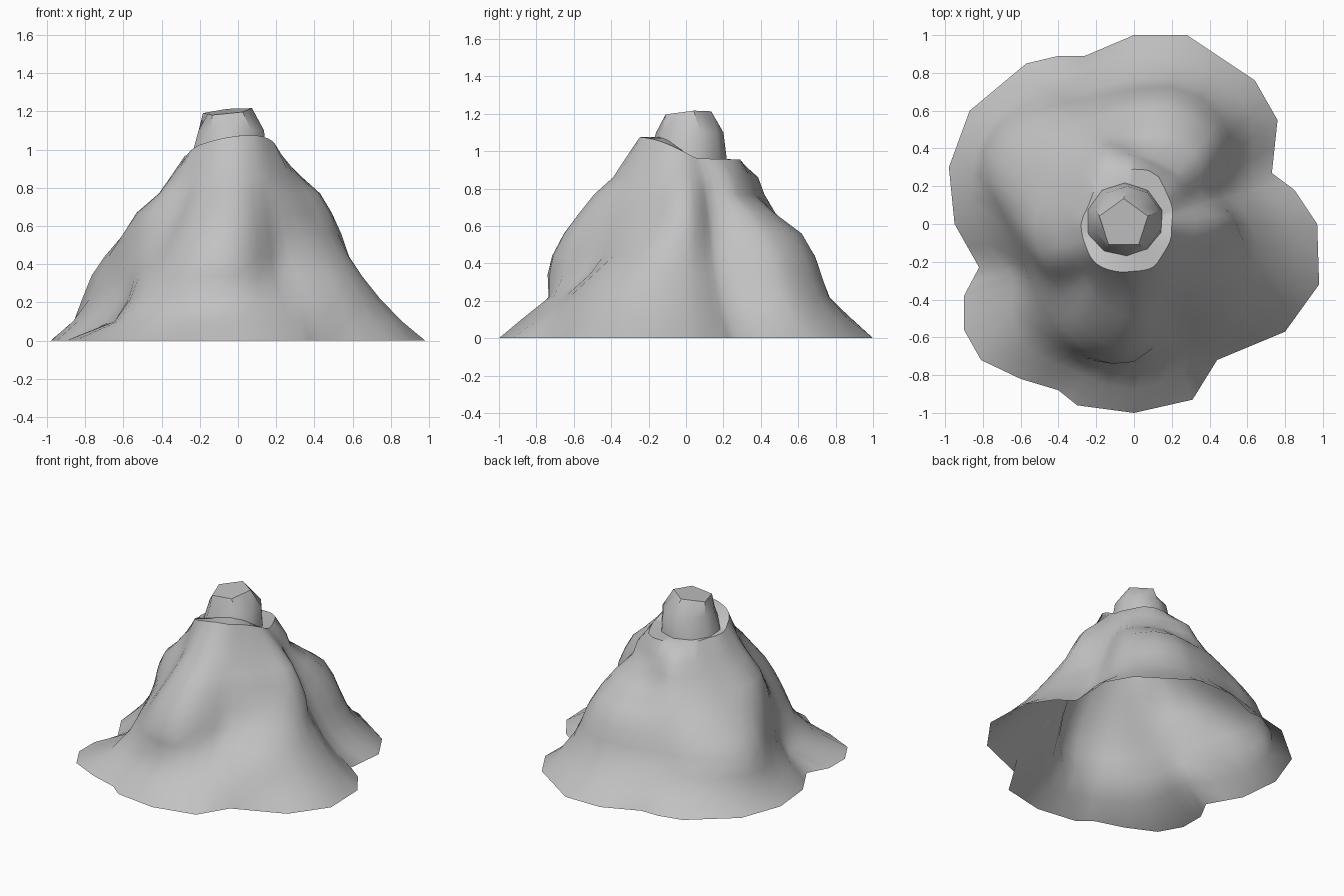
import bpy, bmesh, math
from mathutils import Vector

if "Cube" in bpy.data.objects:
    bpy.data.objects.remove(bpy.data.objects["Cube"], do_unlink=True)

# One plain grey stone for the whole mountain
stone = bpy.data.materials.new("grey stone")
stone.use_nodes = True
grey = (0.54, 0.54, 0.54, 1)
stone.diffuse_color = grey
stone.node_tree.nodes["Principled BSDF"].inputs["Base Color"].default_value = grey

# Ground outline, anticlockwise from the left side, in hundredths
OUTLINE = [(97, 0), (85, 18), (73, 27), (76, 55), (64, 76), (28, 100), (0, 100),
           (-26, 89), (-40, 89), (-57, 85), (-87, 60), (-98, 30), (-95, 0),
           (-82, -23), (-90, -38), (-90, -56), (-81, -72), (-60, -82), (-40, -88),
           (-30, -96), (0, -100), (31, -93), (44, -72), (80, -57), (98, -32)]

# Radius in hundredths at sixteen even directions, for each height:
# apron, walls of the lobes, their domed tops, then the upper shoulders
CONTOURS = {
    0.10: [82, 68, 86, 90, 89, 87, 92, 91, 84, 71, 86, 84, 88, 82, 83, 91],
    0.22: [71, 59, 76, 80, 76, 76, 86, 88, 72, 64, 74, 76, 73, 71, 77, 79],
    0.34: [62, 53, 70, 76, 71, 71, 81, 83, 67, 62, 67, 74, 73, 57, 69, 69],
    0.44: [56, 48, 66, 72, 68, 67, 74, 75, 64, 58, 60, 70, 71, 53, 54, 61],
    0.56: [54, 43, 58, 65, 60, 60, 62, 60, 60, 55, 52, 63, 65, 49, 47, 49],
    0.67: [49, 38, 48, 50, 46, 51, 51, 50, 53, 51, 45, 54, 57, 45, 42, 43],
    0.77: [43, 33, 36, 36, 38, 45, 43, 41, 41, 43, 39, 46, 49, 40, 37, 38],
    0.86: [33, 29, 33, 33, 36, 41, 37, 34, 35, 36, 35, 38, 39, 34, 31, 31],
}
LEDGE = [20, 22, 24, 29, 29, 29, 28, 26, 28, 28, 29, 27, 25, 25, 22, 21]


def smooth_sample(values, angle):
    """Cyclic spline through evenly spaced values."""
    count = len(values)
    place = (angle / math.tau % 1) * count
    i, t = int(place), place % 1
    a, b, c, d = (values[(i + k) % count] for k in (-1, 0, 1, 2))
    bend = (2 * a - 5 * b + 4 * c - d) * t * t + (3 * (b - c) + d - a) * t ** 3
    return b + ((c - a) * t + bend) / 2


def ledge_height(angle):
    """The shelf is nearly level at the back and rises towards the front."""
    rise = max(0, math.cos(angle - math.radians(285)))
    return 0.965 - 0.01 * math.sin(angle) + 0.1 * rise


def loft(name, rings, cap, sharp):
    """Skin a stack of closed rings, with an optional flat cap."""
    bm = bmesh.new()
    loops = [[bm.verts.new(p) for p in ring] for ring in rings]
    for low, high in zip(loops, loops[1:]):
        for i in range(len(low)):
            j = (i + 1) % len(low)
            bm.faces.new((low[i], low[j], high[j], high[i]))
    if cap:
        bm.faces.new(loops[-1])
    mesh = bpy.data.meshes.new(name)
    bm.to_mesh(mesh)
    bm.free()
    mesh.materials.append(stone)
    obj = bpy.data.objects.new(name, mesh)
    bpy.context.collection.objects.link(obj)
    bpy.ops.object.select_all(action="DESELECT")
    obj.select_set(True)
    bpy.context.view_layer.objects.active = obj
    bpy.ops.object.shade_smooth_by_angle(angle=math.radians(sharp))


# Mountain slopes: outline corners plus edge midpoints give the columns
corners = [Vector((x, y, 0)) / 100 for x, y in OUTLINE]
ground = []
for here, following in zip(corners, corners[1:] + corners[:1]):
    ground += [here, (here + following) / 2]
angles = [math.atan2(p.y, p.x) for p in ground]


def contour(values, height):
    ring = []
    for angle in angles:
        r = smooth_sample(values, angle) / 100
        ring.append(Vector((r * math.cos(angle), r * math.sin(angle), height(angle))))
    return ring


rings = [ground]
for level, values in CONTOURS.items():
    rings.append(contour(values, lambda angle, z=level: z))
rings.append(contour(LEDGE, ledge_height))

# Flat shelf running in under the peak
rings.append([Vector((p.x * 0.55, p.y * 0.55, p.z)) for p in rings[-1]])
loft("mountain_slopes", rings, False, 46)


# Peak: a ten sided stub that narrows to a tilted five sided top
def peak_ring(x, y, z, radius, flatten=1.0, tilt=0.0):
    ring = []
    for i in range(10):
        a = math.pi / 2 + i * math.tau / 10
        r = radius * (flatten if i % 2 else 1)
        px, py = x + r * math.cos(a), y + r * math.sin(a)
        ring.append((px, py, z + tilt * (px + py)))
    return ring


loft("peak", [peak_ring(-0.05, 0.01, 0.94, 0.21),
              peak_ring(-0.035, 0.02, 1.1, 0.18),
              peak_ring(-0.055, 0.0, 1.205, 0.135, math.cos(math.pi / 5), 0.1)], True, 42)
